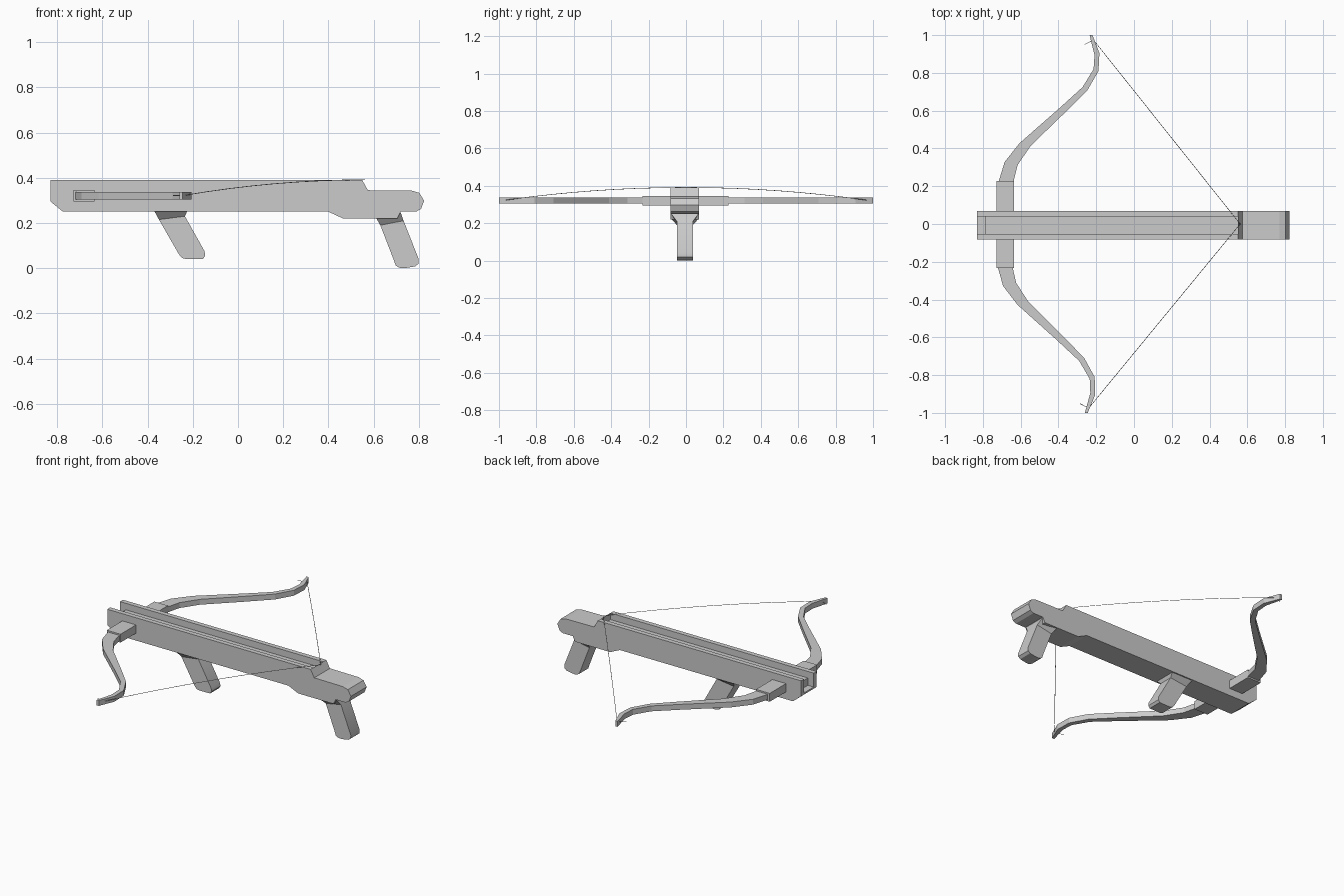
import bpy, bmesh
from mathutils import Vector

if "Cube" in bpy.data.objects:
    bpy.data.objects.remove(bpy.data.objects["Cube"])

YC = -0.006  # centre line of the stock


def finish(name, bm):
    bmesh.ops.recalc_face_normals(bm, faces=bm.faces)
    me = bpy.data.meshes.new(name)
    bm.to_mesh(me)
    bm.free()
    ob = bpy.data.objects.new(name, me)
    bpy.context.collection.objects.link(ob)
    return ob


def loft(name, rings):
    """Closed solid through a list of equal-sized point rings."""
    bm = bmesh.new()
    rows = [[bm.verts.new(p) for p in r] for r in rings]
    n = len(rows[0])
    for a, b in zip(rows, rows[1:]):
        for i in range(n):
            j = (i + 1) % n
            bm.faces.new((a[i], a[j], b[j], b[i]))
    bm.faces.new(rows[0])
    bm.faces.new(rows[-1])
    return finish(name, bm)


def prism(name, profile, half):
    return loft(name, [[(x, YC + s * half, z) for x, z in profile] for s in (-1, 1)])


# stock with a bolt channel cut into the top
stock = prism("stock", [
    (-0.83, 0.295), (-0.83, 0.39), (0.55, 0.39), (0.575, 0.345), (0.77, 0.343),
    (0.803, 0.333), (0.824, 0.298), (0.81, 0.262), (0.788, 0.25), (0.72, 0.25),
    (0.705, 0.22), (0.465, 0.22), (0.40, 0.25), (-0.775, 0.25)], 0.076)
cutter = prism("channel_cutter", [
    (-0.9, 0.5), (0.55, 0.5), (0.55, 0.35), (-0.79, 0.35), (-0.79, 0.305), (-0.9, 0.305)], 0.047)
cutter.hide_render = True
mod = stock.modifiers.new("channel", 'BOOLEAN')
mod.operation = 'DIFFERENCE'
mod.solver = 'EXACT'
mod.object = cutter
bpy.context.view_layer.objects.active = stock
bpy.ops.object.modifier_apply(modifier=mod.name)
bpy.data.objects.remove(cutter)


# grips, flared where they meet the stock: rows of (x front, z, x rear, z, half width)
def grip(name, rows):
    ob = loft(name, [[(xa, YC - h, za), (xb, YC - h, zb), (xb, YC + h, zb), (xa, YC + h, za)]
                     for xa, za, xb, zb, h in rows])
    bpy.ops.object.select_all(action='DESELECT')
    ob.select_set(True)
    bpy.context.view_layer.objects.active = ob
    bpy.ops.object.shade_smooth_by_angle()


grip("rear_grip", [
    (0.61, 0.225, 0.718, 0.252, 0.074), (0.63, 0.19, 0.733, 0.21, 0.043),
    (0.69, 0.035, 0.80, 0.04, 0.043), (0.698, 0.012, 0.799, 0.02, 0.043),
    (0.712, 0.003, 0.785, 0.008, 0.043), (0.725, 0.0, 0.75, 0.002, 0.043)])
grip("front_grip", [
    (-0.37, 0.252, -0.225, 0.252, 0.07), (-0.35, 0.215, -0.235, 0.23, 0.043),
    (-0.262, 0.062, -0.148, 0.075, 0.043), (-0.248, 0.045, -0.145, 0.055, 0.043),
    (-0.228, 0.04, -0.155, 0.041, 0.043)])

# bracket holding the limbs
loft("limb_bracket", [[(-0.728, y, 0.295), (-0.635, y, 0.295), (-0.635, y, 0.346), (-0.728, y, 0.346)]
                      for y in (-0.232, 0.228)])

# recurved limbs: rows of (outer x, outer y, inner x, inner y)
LIMB = [(-0.717, 0.20, -0.640, 0.20), (-0.714, 0.233, -0.636, 0.233),
        (-0.685, 0.328, -0.616, 0.312), (-0.606, 0.428, -0.548, 0.413),
        (-0.394, 0.614, -0.362, 0.593), (-0.272, 0.725, -0.246, 0.709),
        (-0.214, 0.82, -0.188, 0.81), (-0.209, 0.894, -0.183, 0.905),
        (-0.235, 1.0, -0.220, 1.0)]


def wire(name, points, radius=0.0015):
    cu = bpy.data.curves.new(name, 'CURVE')
    cu.dimensions = '3D'
    cu.bevel_depth = radius
    cu.bevel_resolution = 0
    cu.use_fill_caps = True
    sp = cu.splines.new('POLY')
    sp.points.add(len(points) - 1)
    for p, co in zip(sp.points, points):
        p.co = (*co, 1)
    bpy.context.collection.objects.link(bpy.data.objects.new(name, cu))


for side, s in (("left", 1), ("right", -1)):
    lean = 0.0 if s > 0 else -0.025  # the bow sits slightly askew
    loft(side + "_limb", [[(xo + lean * yo, s * yo, 0.304), (xi + lean * yi, s * yi, 0.304),
                           (xi + lean * yi, s * yi, 0.337), (xo + lean * yo, s * yo, 0.337)]
                          for xo, yo, xi, yi in LIMB])
    # drawn string, bowing upward to the latch, with its knot at the limb tip
    a, c = Vector((-0.215 + lean, s * 0.975, 0.322)), Vector((0.562, 0.0, 0.39))
    pts = []
    for i in range(9):
        t = i / 8
        p = a.lerp(c, t)
        p.z = 0.322 + 0.069 * (1 - (1 - t) ** 2)
        pts.append(p)
    wire(side + "_string", [(-0.262 + lean, s * 0.95, 0.322)] + pts)
